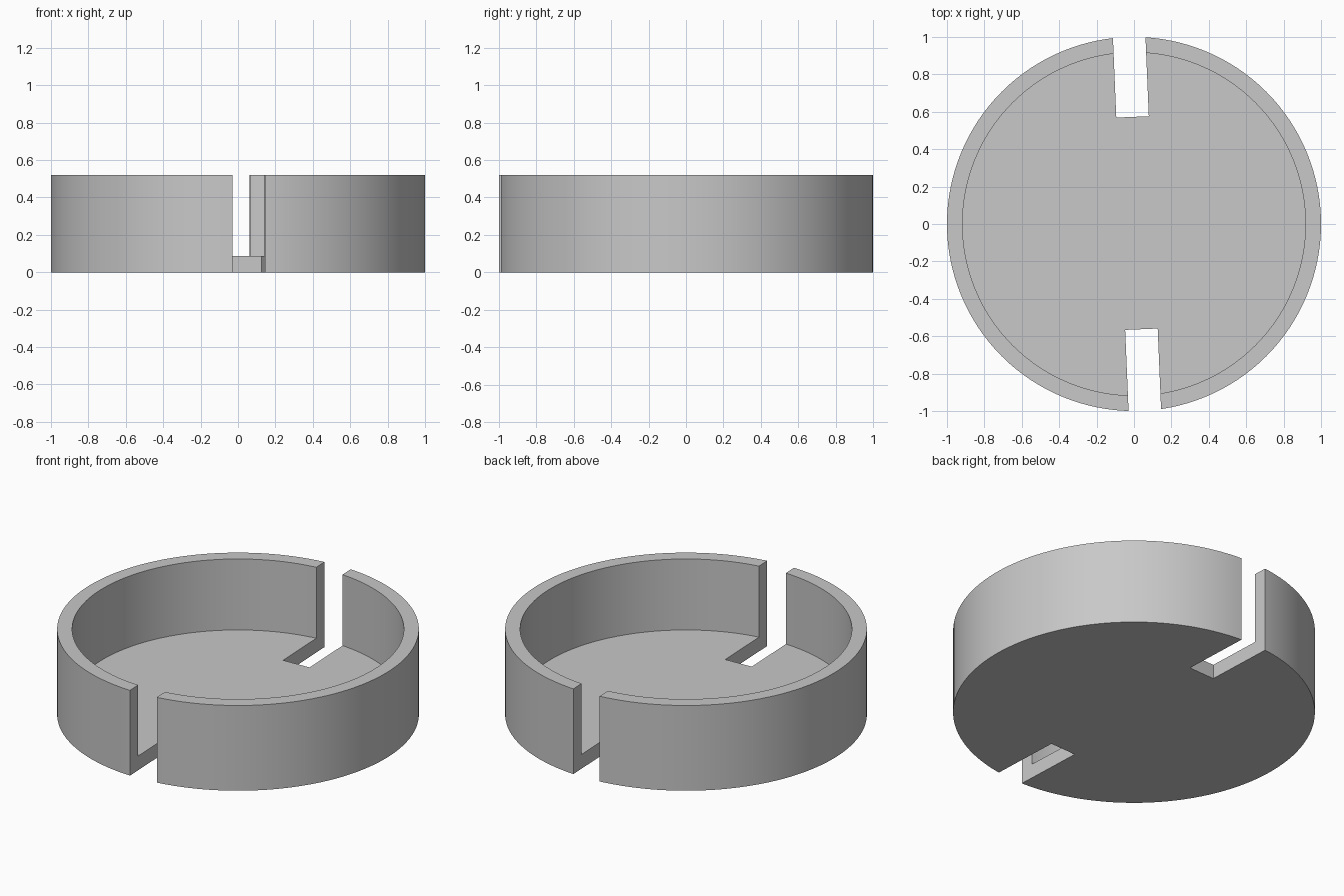
import bpy, bmesh, math
from mathutils import Matrix, Vector

cube = bpy.data.objects.get("Cube")
if cube:
    bpy.data.objects.remove(cube, do_unlink=True)

SEGMENTS = 128
RADIUS, INNER, HEIGHT, FLOOR = 1.0, 0.917, 0.52, 0.087
SLOT_WIDTH, SLOT_START, SLOT_ANGLE = 0.174, 0.568, math.radians(2.4)
SLOT_CENTRE = Vector((0.016, 0.005, 0))

grey = bpy.data.materials.new("light grey")
grey.use_nodes = True
colour = (0.58, 0.58, 0.58, 1)
grey.diffuse_color = colour
grey.node_tree.nodes["Principled BSDF"].inputs["Base Color"].default_value = colour


def make_object(name, bm):
    bmesh.ops.recalc_face_normals(bm, faces=bm.faces)
    mesh = bpy.data.meshes.new(name)
    bm.to_mesh(mesh)
    bm.free()
    mesh.materials.append(grey)
    obj = bpy.data.objects.new(name, mesh)
    bpy.context.collection.objects.link(obj)
    return obj


# Round tray: outer wall, rim, inner wall, closed by the underside and floor
bm = bmesh.new()
rings = []
for r, z in [(RADIUS, 0), (RADIUS, HEIGHT), (INNER, HEIGHT), (INNER, FLOOR)]:
    rings.append([bm.verts.new((r * math.cos(a), r * math.sin(a), z))
                  for a in (2 * math.pi * i / SEGMENTS for i in range(SEGMENTS))])
for low, high in zip(rings, rings[1:]):
    for i in range(SEGMENTS):
        j = (i + 1) % SEGMENTS
        bm.faces.new((low[i], low[j], high[j], high[i]))
bm.faces.new(rings[0])
bm.faces.new(rings[-1])
tray = make_object("slotted_round_tray", bm)

# Two opposite slots, slightly turned, through the wall and the floor edge
bm = bmesh.new()
turn = Matrix.Translation(SLOT_CENTRE) @ Matrix.Rotation(SLOT_ANGLE, 4, "Z")
for side in (1, -1):
    place = Matrix.Translation((0, side * (SLOT_START + 0.4), HEIGHT / 2))
    size = Matrix.Diagonal((SLOT_WIDTH, 0.8, HEIGHT + 0.4, 1))
    bmesh.ops.create_cube(bm, size=1, matrix=turn @ place @ size)
cutter = make_object("slot_cutter", bm)
cutter.hide_render = True

cut = tray.modifiers.new("slots", "BOOLEAN")
cut.operation = "DIFFERENCE"
cut.solver = "EXACT"
cut.object = cutter

bpy.ops.object.select_all(action="DESELECT")
tray.select_set(True)
bpy.context.view_layer.objects.active = tray
bpy.ops.object.modifier_apply(modifier=cut.name)
bpy.data.objects.remove(cutter, do_unlink=True)
bpy.ops.object.shade_smooth_by_angle(angle=math.radians(30))
